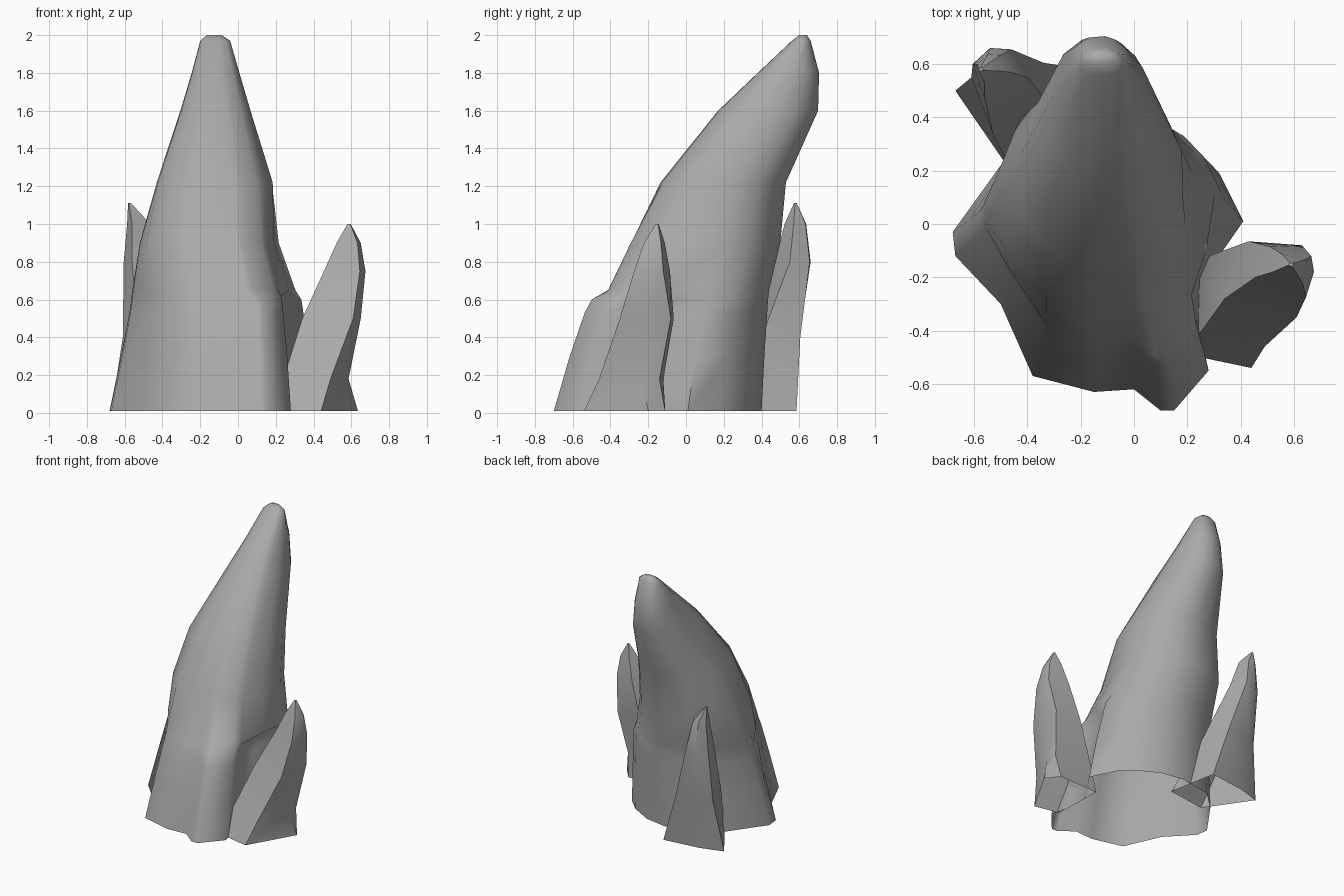
import bpy, bmesh, math
from mathutils import Vector

cube = bpy.data.objects.get("Cube")
if cube:
    bpy.data.objects.remove(cube)

stone = bpy.data.materials.new("stone grey")
stone.use_nodes = True
stone.diffuse_color = (0.4, 0.4, 0.4, 1)
stone.node_tree.nodes["Principled BSDF"].inputs["Base Color"].default_value = (0.4, 0.4, 0.4, 1)


def loft(name, rings, angle):
    """Skin matching rings from bottom to top, open below, capped above."""
    bm = bmesh.new()
    rows = [[bm.verts.new(p) for p in ring] for ring in rings]
    for low, high in zip(rows, rows[1:]):
        for i in range(len(low)):
            j = (i + 1) % len(low)
            bm.faces.new((low[i], low[j], high[j], high[i]))
    bm.faces.new(rows[-1])
    bmesh.ops.recalc_face_normals(bm, faces=bm.faces)
    mesh = bpy.data.meshes.new(name)
    bm.to_mesh(mesh)
    bm.free()
    mesh.materials.append(stone)
    obj = bpy.data.objects.new(name, mesh)
    bpy.context.collection.objects.link(obj)
    bpy.ops.object.select_all(action='DESELECT')
    obj.select_set(True)
    bpy.context.view_layer.objects.active = obj
    bpy.ops.object.shade_smooth_by_angle(angle=math.radians(angle))


def flat(z, points):
    return [(x, y, z) for x, y in points]


def shrink(points, centre, scale):
    c = Vector(centre)
    return [c + (Vector(p) - c) * scale for p in points]


def rounded(p):
    """Push a footprint point out to an oval with boxier front corners."""
    if p.x < 0:
        n = 4 if p.y < 0 else 2.7
    else:
        n = 2.4 if p.y < 0 else 1.9
    return p / (abs(p.x) ** n + abs(p.y) ** n) ** (1 / n)


# Main leaning spire: a rugged footprint with a front buttress that
# ends in a shelf, above which the section rounds off
foot = [(-.68, -.03), (-.67, -.12), (-.5, -.3), (-.38, -.57), (-.15, -.63),
        (0, -.62), (.1, -.7), (.15, -.7), (.28, -.55), (.25, -.42),
        (.25, -.22), (.41, .01), (.32, .19), (.23, .28), (.07, .37),
        (-.1, .4), (-.35, .36), (-.5, .22)]
buttress = range(5, 11)
shelf = .61
unit = [Vector(((x + .135) / .545, (y + .115) / .515)) for x, y in foot]
# height, left, right, front, back, roundness
levels = [(.01, -.68, .41, -.63, .4, 0), (.3, -.62, .38, -.55, .415, .12),
          (.53, -.575, .35, -.475, .43, .25), (.6, -.565, .34, -.44, .435, .3),
          (.65, -.56, .31, -.41, .44, .4),
          (.9, -.52, .225, -.29, .5, .75), (1.22, -.43, .19, -.135, .53, 1),
          (1.6, -.305, .07, .17, .7, 1), (1.8, -.245, .01, .38, .705, 1),
          (1.97, -.2, -.04, .56, .66, 1), (2, -.165, -.085, .6, .64, 1)]
rings = []
for z, x0, x1, y0, y1, roundness in levels:
    ring = []
    for i, p in enumerate(unit):
        if i in buttress and z > shelf:
            p = p.lerp(rounded(p), max(roundness, .75))
        elif i not in buttress:
            p = p.lerp(rounded(p), roundness)
        ring.append(((x0 + x1 + p.x * (x1 - x0)) / 2,
                     (y0 + y1 + p.y * (y1 - y0)) / 2, z))
    rings.append(ring)
loft("main_spire", rings, 60)

# Side shard: five-sided, pinched near the ground, swelling then pointed
waist = [(.455, -.2), (.645, -.275), (.675, -.18), (.665, -.12), (.51, -.085)]
loft("left_shard", [
    flat(.01, [(.25, -.5), (.44, -.54), (.635, -.2), (.56, -.11), (.24, -.12)]),
    flat(.18, [(.24, -.42), (.49, -.46), (.585, -.24), (.585, -.14), (.28, -.12)]),
    flat(.5, [(.34, -.28), (.61, -.35), (.65, -.22), (.63, -.08), (.43, -.065)]),
    flat(.75, waist),
    flat(.9, shrink(waist, (.615, -.15), .58)),
    flat(1, shrink(waist, (.59, -.15), .08))], 42)

# Back shard: slim and leaning outwards
crown = [(-.605, .6), (-.54, .66), (-.46, .655), (-.4, .55), (-.56, .47)]
loft("back_shard", [
    flat(.01, [(-.67, .5), (-.5, .55), (-.22, .585), (-.15, .22), (-.45, .18)]),
    flat(.4, [(-.61, .55), (-.53, .6), (-.34, .605), (-.28, .4), (-.53, .34)]),
    flat(.8, crown),
    flat(1, shrink(crown, (-.56, .6), .6)),
    flat(1.11, shrink(crown, (-.58, .58), .08))], 42)
